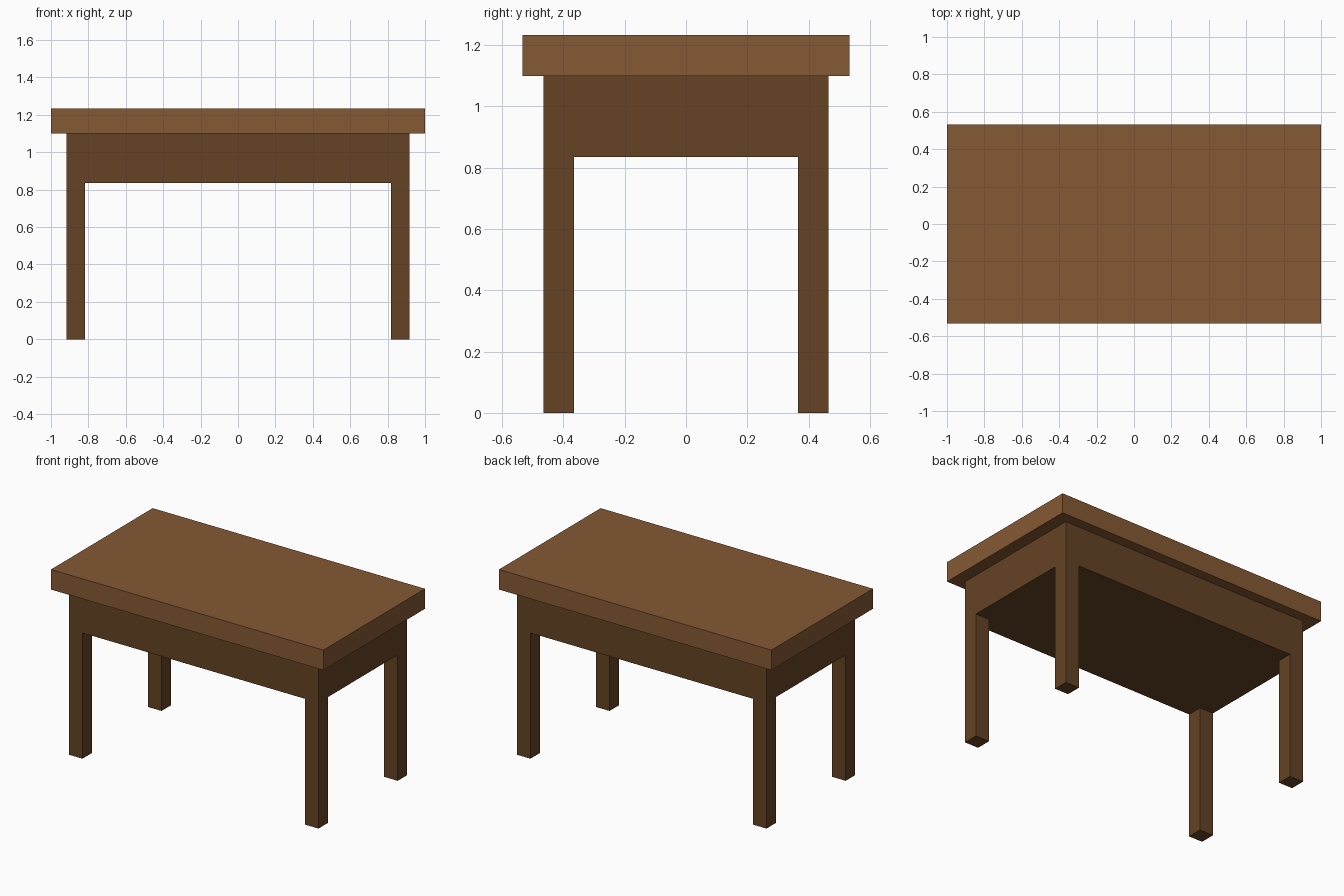
import bpy
import bmesh
from mathutils import Vector

if "Cube" in bpy.data.objects:
    bpy.data.objects.remove(bpy.data.objects["Cube"])

TOP_X, TOP_Y = 1.0, 0.533          # tabletop half sizes
OUT_X, OUT_Y = 0.917, 0.465        # base outer half sizes
LEG = 0.10                         # leg thickness
Z_APRON, Z_TOP, Z_MAX = 0.835, 1.10, 1.233


def material(name, color):
    mat = bpy.data.materials.new(name)
    mat.diffuse_color = (*color, 1.0)
    mat.use_nodes = True
    mat.node_tree.nodes["Principled BSDF"].inputs["Base Color"].default_value = mat.diffuse_color
    return mat


def make_object(name, bm, mat):
    bmesh.ops.recalc_face_normals(bm, faces=bm.faces)
    mesh = bpy.data.meshes.new(name)
    bm.to_mesh(mesh)
    bm.free()
    mesh.materials.append(mat)
    obj = bpy.data.objects.new(name, mesh)
    bpy.context.collection.objects.link(obj)
    return obj


def extrude(bm, faces, dz):
    result = bmesh.ops.extrude_face_region(bm, geom=faces, use_keep_orig=False)
    verts = [g for g in result["geom"] if isinstance(g, bmesh.types.BMVert)]
    bmesh.ops.translate(bm, verts=verts, vec=Vector((0, 0, dz)))
    bmesh.ops.delete(bm, geom=[f for f in faces if f.is_valid], context="FACES_ONLY")


light_wood = material("light_wood", (0.235, 0.100, 0.034))
dark_wood = material("dark_wood", (0.130, 0.056, 0.018))

# Tabletop slab
bm = bmesh.new()
bmesh.ops.create_cube(bm, size=1)
bmesh.ops.scale(bm, verts=bm.verts, vec=(2 * TOP_X, 2 * TOP_Y, Z_MAX - Z_TOP))
bmesh.ops.translate(bm, verts=bm.verts, vec=(0, 0, (Z_MAX + Z_TOP) / 2))
make_object("tabletop", bm, light_wood)

# Apron block with four legs pulled down from its corners
bm = bmesh.new()
bmesh.ops.create_cube(bm, size=1)
bmesh.ops.scale(bm, verts=bm.verts, vec=(2 * OUT_X, 2 * OUT_Y, Z_TOP - Z_APRON))
bmesh.ops.translate(bm, verts=bm.verts, vec=(0, 0, (Z_TOP + Z_APRON) / 2))
for side in (-1, 1):
    for cut in (Vector((side * (OUT_X - LEG), 0, 0)), Vector((0, side * (OUT_Y - LEG), 0))):
        bmesh.ops.bisect_plane(bm, geom=bm.verts[:] + bm.edges[:] + bm.faces[:],
                               plane_co=cut, plane_no=cut.normalized())
bm.normal_update()
corners = []
for face in bm.faces:
    c = face.calc_center_median()
    if face.normal.z < -0.9 and abs(c.x) > OUT_X - LEG and abs(c.y) > OUT_Y - LEG:
        corners.append(face)
extrude(bm, corners, -Z_APRON)
make_object("apron_and_legs", bm, dark_wood)
